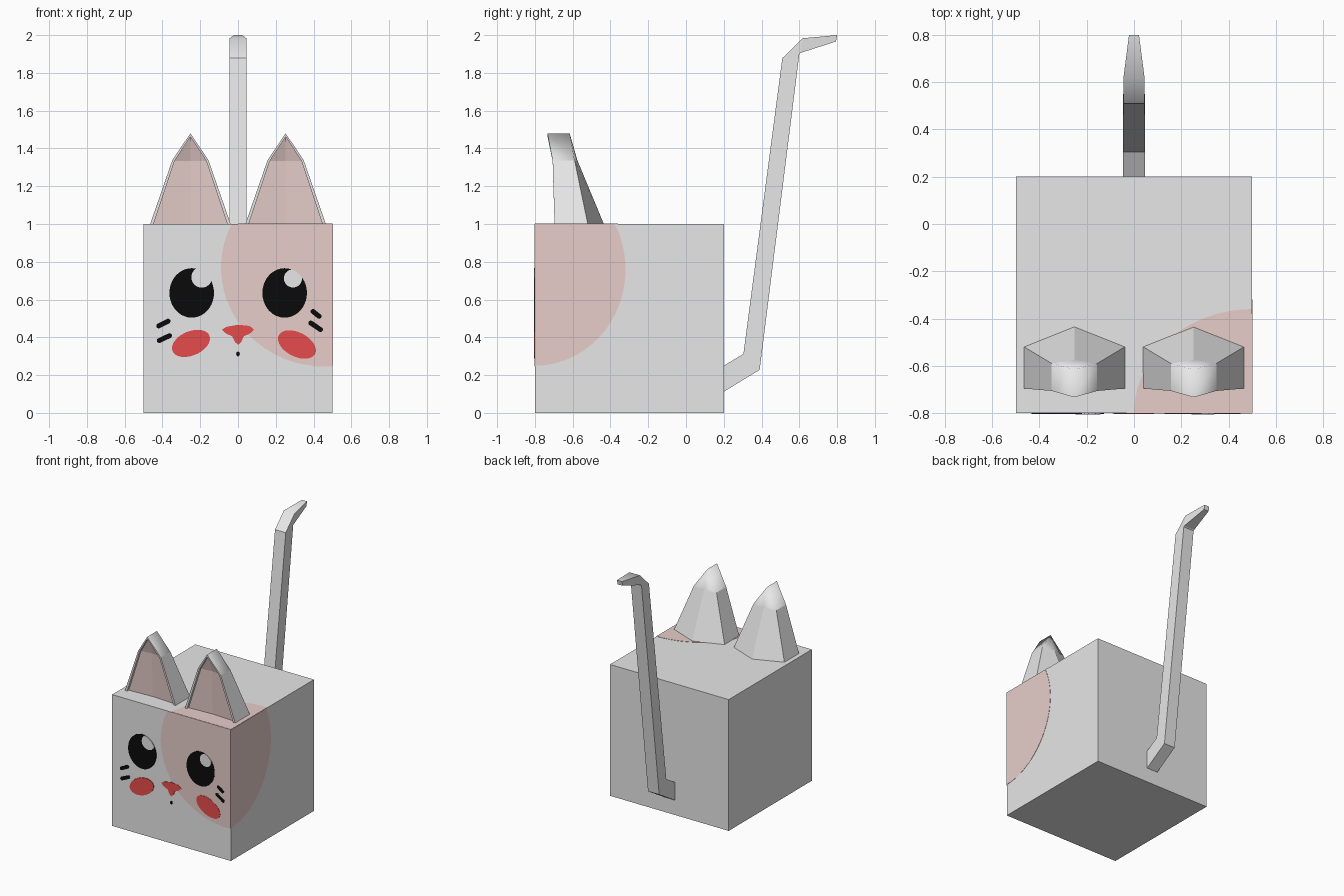
import bpy, bmesh, math

if "Cube" in bpy.data.objects:
    bpy.data.objects.remove(bpy.data.objects["Cube"])


def material(name, rgb):
    m = bpy.data.materials.new(name)
    m.diffuse_color = (*rgb, 1)
    m.use_nodes = True
    m.node_tree.nodes["Principled BSDF"].inputs["Base Color"].default_value = m.diffuse_color
    return m


WHITE = material("white fur", (1, 1, 1))
PINK = material("pale pink", (1, 0.77, 0.74))
RED = material("coral red", (1, 0.089, 0.089))
BLACK = material("black", (0.003, 0.003, 0.003))


def finish(name, bm, *mats):
    bmesh.ops.remove_doubles(bm, verts=bm.verts, dist=1e-5)
    bmesh.ops.recalc_face_normals(bm, faces=bm.faces)
    me = bpy.data.meshes.new(name)
    bm.to_mesh(me)
    bm.free()
    for m in mats:
        me.materials.append(m)
    ob = bpy.data.objects.new(name, me)
    bpy.context.collection.objects.link(ob)
    return ob


def skin(rings, mat_rule=lambda col: 0, smooth_rule=lambda row, col: False):
    """Join closed rings of points with quads and cap both ends."""
    bm = bmesh.new()
    vs = [[bm.verts.new(p) for p in r] for r in rings]
    n = len(vs[0])
    for r in range(len(vs) - 1):
        for c in range(n):
            d = (c + 1) % n
            f = bm.faces.new((vs[r][c], vs[r][d], vs[r + 1][d], vs[r + 1][c]))
            f.material_index = mat_rule(c)
            f.smooth = smooth_rule(r, c)
    return bm, vs


def oval(cx, cy, rx, ry, tilt=0, n=40):
    c, s = math.cos(math.radians(tilt)), math.sin(math.radians(tilt))
    pts = []
    for i in range(n):
        a = 2 * math.pi * i / n
        u, v = rx * math.cos(a), ry * math.sin(a)
        pts.append((cx + u * c - v * s, cy + u * s + v * c))
    return pts


def capsule(x0, z0, x1, z1, r):
    a = math.atan2(z1 - z0, x1 - x0)
    pts = []
    for x, z, start in ((x1, z1, a - math.pi / 2), (x0, z0, a + math.pi / 2)):
        for i in range(7):
            t = start + math.pi * i / 6
            pts.append((x + r * math.cos(t), z + r * math.sin(t)))
    return pts


# Mapping of 2D plate points to each body face, lifted by d
FACES = {
    "front": lambda u, v, d: (u, -0.8 - d, v),
    "right": lambda u, v, d: (0.5 + d, u, v),
    "top": lambda u, v, d: (u, v, 1 + d),
}
OUT = {"front": (0, -1, 0), "right": (1, 0, 0), "top": (0, 0, 1)}


def plate(name, pts, mat, d=0.004, side="front"):
    """Thin raised plate lying on one face of the body."""
    clean = [p for i, p in enumerate(pts) if math.dist(p, pts[i - 1]) > 1e-5]
    place = FACES[side]
    bm, vs = skin([[place(u, v, h) for u, v in clean] for h in (0, d)])
    bm.faces.new(vs[1])
    bm.faces.new(vs[0])
    return finish(name, bm, mat)


# Body
bm = bmesh.new()
bmesh.ops.create_cube(bm, size=1)
bmesh.ops.translate(bm, verts=bm.verts, vec=(0, -0.3, 0.5))
finish("body", bm, WHITE)

# Pink patch wrapping the front right top corner
clip = lambda pts, lo, hi: [(min(max(u, lo[0]), hi[0]), min(max(v, lo[1]), hi[1])) for u, v in pts]
plate("patch_front", clip(oval(0.46, 0.77, 0.55, 0.525, n=80), (-0.5, 0), (0.5, 1)), PINK, 0.002)
plate("patch_side", clip(oval(-0.8, 0.76, 0.48, 0.51, n=80), (-0.8, 0), (0.2, 1)), PINK, 0.002, "right")
plate("patch_top", clip(oval(0.5, -0.8, 0.5, 0.44, n=80), (-0.5, -0.8), (0.5, 0.2)), PINK, 0.002, "top")

# Eyes with highlights trimmed to the eye outline
for name, ex, hx, hz, hr in (("left", -0.245, -0.192, 0.718, 0.055),
                             ("right", 0.247, 0.291, 0.712, 0.048)):
    ez, rx, rz = 0.635, 0.118, 0.131
    plate(name + "_eye", oval(ex, ez, rx, rz), BLACK)
    trimmed = []
    for x, z in oval(hx, hz, hr, hr):
        k = max(1, math.hypot((x - ex) / rx, (z - ez) / rz))
        trimmed.append((ex + (x - ex) / k, ez + (z - ez) / k))
    plate(name + "_eye_highlight", trimmed, WHITE, 0.006)

# Cheeks, nose and mouth
plate("left_cheek", oval(-0.249, 0.368, 0.106, 0.064, 23), RED)
plate("right_cheek", oval(0.312, 0.362, 0.108, 0.064, -27), RED)
plate("nose", [(-0.085, 0.44), (-0.063, 0.455), (0, 0.467), (0.063, 0.46), (0.085, 0.44),
               (0.063, 0.42), (0.03, 0.405), (0.018, 0.375), (0, 0.36), (-0.016, 0.375),
               (-0.03, 0.405), (-0.063, 0.42)], RED)
plate("mouth", oval(0, 0.312, 0.01, 0.013, n=12), BLACK)

# Whiskers
for i, w in enumerate(((-0.42, 0.46, -0.37, 0.486), (-0.417, 0.383, -0.362, 0.409),
                       (0.397, 0.537, 0.43, 0.511), (0.385, 0.476, 0.437, 0.441))):
    plate(f"whisker_{i + 1}", capsule(*w, 0.013), BLACK)


# Ears: closed section with a back ridge and a recessed pink front
def ear(name, cx):
    rings = []
    # height, half width, front y, side back y, ridge y, inner height, rim
    for z, hw, yf, ys, yr, zi, rim in ((1.0, 0.213, -0.696, -0.52, -0.435, 1.0, 0.018),
                                       (1.337, 0.096, -0.706, -0.59, -0.575, 1.333, 0.012),
                                       (1.48, 0, -0.733, -0.616, -0.616, 1.462, 0)):
        hi = hw - rim
        sec = [(-hw, yf, z), (-hw, ys, z), (0, yr, z), (hw, ys, z), (hw, yf, z),
               (hi, yf, zi), (hi, yf + 0.02, zi), (0, yf + 0.03, zi),
               (-hi, yf + 0.02, zi), (-hi, yf, zi)]
        rings.append([(cx + x, y, h) for x, y, h in sec])
    bm, vs = skin(rings, lambda c: int(c in (6, 7)), lambda r, c: r == 1 and c < 4)
    bm.faces.new(vs[0])
    bmesh.ops.dissolve_degenerate(bm, dist=1e-5, edges=bm.edges)
    finish(name, bm, WHITE, PINK)


ear("left_ear", -0.252)
ear("right_ear", 0.252)

# Tail: rectangular sections (upper y, z, lower y, z, half width)
rings = []
for yu, zu, yl, zl, w in ((0.2, 0.25, 0.2, 0.112, 0.047), (0.304, 0.312, 0.39, 0.228, 0.047),
                          (0.51, 1.878, 0.6, 1.9, 0.045), (0.616, 1.983, 0.607, 1.906, 0.045),
                          (0.8, 2.0, 0.794, 1.966, 0.021)):
    rings.append([(-w, yu, zu), (w, yu, zu), (w, yl, zl), (-w, yl, zl)])
bm, vs = skin(rings, smooth_rule=lambda r, c: r >= 2 and c == 0)
bm.faces.new(vs[0])
bm.faces.new(vs[-1])
finish("tail", bm, WHITE)
